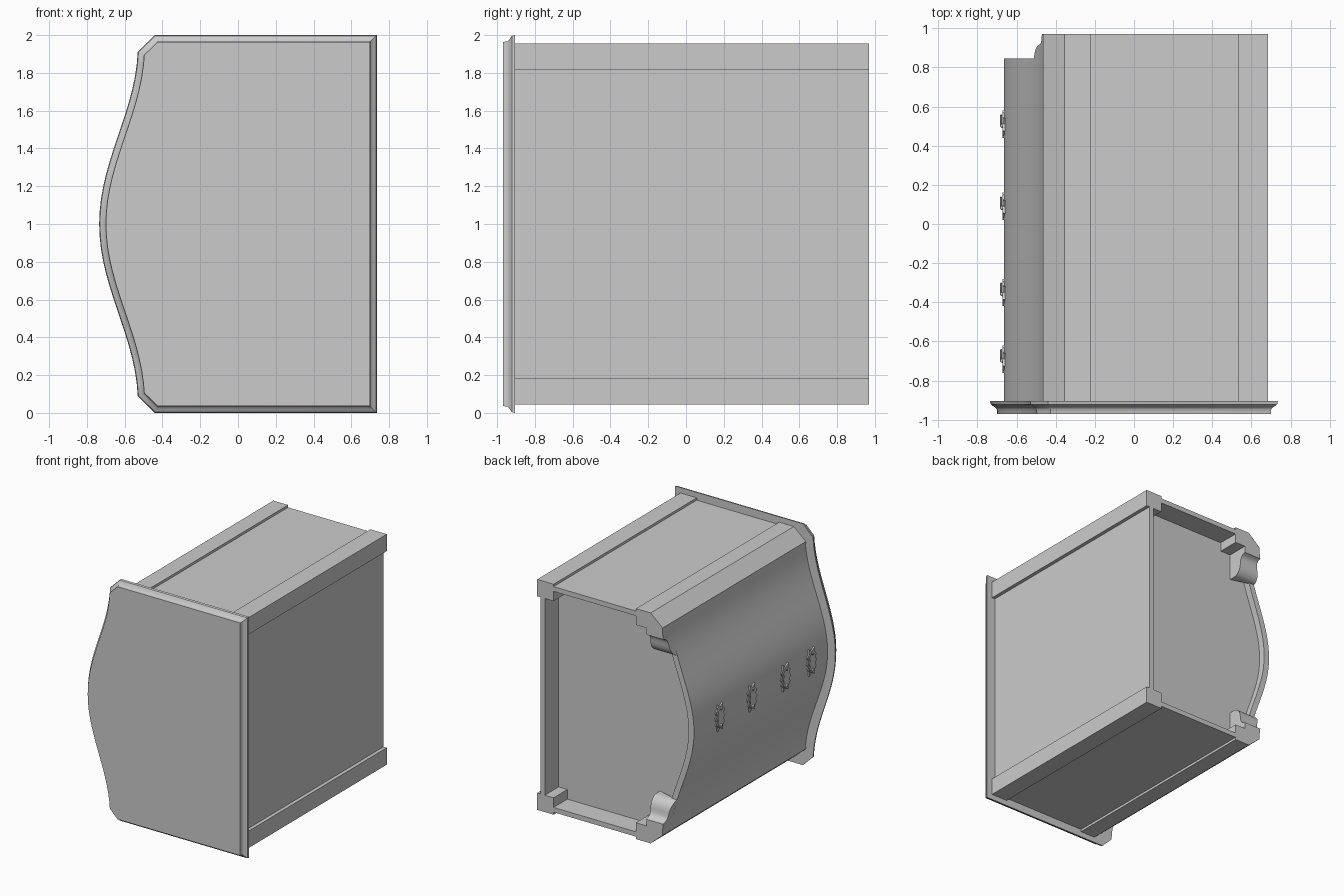
import bpy, bmesh, math
from mathutils import Vector

cube = bpy.data.objects.get("Cube")
if cube:
    bpy.data.objects.remove(cube, do_unlink=True)

MID = 1.0                                   # height of the mirror plane
TOP_Y, RECESS_Y, RIM_Y, FOOT_Y = -0.905, 0.79, 0.845, 0.97


def finish(obj, mirror=False):
    """Place the part on the mirror plane and shade it."""
    obj.location.z = MID
    if mirror:
        mod = obj.modifiers.new("Mirror", "MIRROR")
        mod.use_axis = (False, False, True)
    bpy.ops.object.select_all(action="DESELECT")
    obj.select_set(True)
    bpy.context.view_layer.objects.active = obj
    bpy.ops.object.shade_smooth_by_angle(angle=math.radians(30))
    return obj


def loft(name, rings, mirror=False):
    """Skin a list of equal rings of points and cap both ends."""
    bm = bmesh.new()
    loops = [[bm.verts.new(p) for p in ring] for ring in rings]
    for a, b in zip(loops, loops[1:]):
        for i in range(len(a)):
            j = (i + 1) % len(a)
            bm.faces.new((a[i], a[j], b[j], b[i]))
    bm.faces.new(loops[0])
    bm.faces.new(loops[-1])
    bmesh.ops.recalc_face_normals(bm, faces=bm.faces)
    mesh = bpy.data.meshes.new(name)
    bm.to_mesh(mesh)
    bm.free()
    obj = bpy.data.objects.new(name, mesh)
    bpy.context.collection.objects.link(obj)
    return finish(obj, mirror)


def prism(name, outline, y0, y1, mirror=False):
    """Extrude an (x, z) outline along y."""
    return loft(name, [[(x, y, z) for x, z in outline] for y in (y0, y1)], mirror)


def box(name, x0, x1, z0, z1, y0, y1, mirror=False):
    return prism(name, [(x0, z0), (x1, z0), (x1, z1), (x0, z1)], y0, y1, mirror)


def slab_bow(z):
    return -0.53 - 0.205 * (0.5 + 0.5 * math.cos(2 * math.pi * z / 1.9))


def body_bow(z):
    return slab_bow(z / 0.945) + 0.07


def bow_points(func, reach, steps=28, shift=0.0):
    zs = [reach - 2 * reach * i / steps for i in range(steps + 1)]
    return [(func(z) + shift, z) for z in zs]


def inset(outline, dist):
    """Mitred inward offset of a counter-clockwise outline."""
    pts = [Vector(p) for p in outline]
    result = []
    for i, p in enumerate(pts):
        a = (p - pts[i - 1]).normalized()
        b = (pts[(i + 1) % len(pts)] - p).normalized()
        n1, n2 = Vector((-a.y, a.x)), Vector((-b.y, b.x))
        result.append(p + (n1 + n2) * dist / (1 + n1.dot(n2)))
    return result


# Moulded top slab with a serpentine front
slab = [(0.735, -1), (0.735, 1), (-0.44, 1)]
slab += bow_points(slab_bow, 0.91) + [(-0.44, -1)]
moulding = [(-0.97, 0.036), (-0.948, 0.034), (-0.938, 0.028),
            (-0.93, 0.015), (-0.922, 0.004), (TOP_Y, 0.0)]
loft("top_slab", [[(p.x, y, p.y) for p in inset(slab, d)] for y, d in moulding])

# Case with a recessed underside
core = [(0.63, -0.9), (0.63, 0.9), (-0.3, 0.9)]
core += bow_points(body_bow, 0.82, shift=0.04) + [(-0.3, -0.9)]
prism("case_core", core, TOP_Y, RECESS_Y)

# Curved front panel
outer = bow_points(body_bow, 0.82)
inner = bow_points(body_bow, 0.82, shift=0.05)
prism("front_panel", outer + inner[::-1], TOP_Y, RIM_Y)

# Side and back panels, set in between the posts
box("side_panel", -0.25, 0.56, 0.895, 0.935, TOP_Y, FOOT_Y, mirror=True)
box("back_panel", 0.615, 0.655, -0.84, 0.84, TOP_Y, FOOT_Y)

# Corner posts
box("back_post", 0.535, 0.685, 0.815, 0.955, TOP_Y, FOOT_Y, mirror=True)
front_post = [(-0.22, 0.955), (-0.355, 0.955), (-0.465, 0.86),
              (body_bow(0.82), 0.82), (-0.22, 0.82)]
prism("front_post", front_post, TOP_Y, FOOT_Y, mirror=True)

# Scrolled bracket feet beside the front posts
scroll = [(0.82, 0.97), (0.765, 0.97), (0.757, 0.945), (0.742, 0.928),
          (0.72, 0.918), (0.69, 0.915), (0.66, 0.91), (0.635, 0.898),
          (0.615, 0.88), (0.604, 0.862), (0.6, 0.846)]
loft("bracket_foot", [[(-0.315, RECESS_Y, z), (-0.315, y, z),
                       (body_bow(z), y, z), (body_bow(z), RIM_Y, z)]
                      for z, y in scroll], mirror=True)

# Drawer pulls: winged plate, hanging bail and two bosses
wing = [(0, -0.07), (0.022, -0.045), (0.05, -0.06), (0.075, -0.038),
        (0.11, -0.035), (0.088, 0), (0.11, 0.03), (0.07, 0.035),
        (0.05, 0.06), (0.025, 0.045), (0, 0.07)]
plate = wing + [(-z, y) for z, y in wing[-2:0:-1]]
bail = [(0.068, -0.008), (0.074, 0.02), (0.055, 0.042), (0.02, 0.04), (0, 0.046)]
bail += [(-z, y) for z, y in bail[-2::-1]]


def tube(name, points, radius):
    data = bpy.data.curves.new(name, "CURVE")
    data.dimensions = "3D"
    data.bevel_depth = radius
    data.bevel_resolution = 1
    data.resolution_u = 4
    data.use_fill_caps = True
    spline = data.splines.new("BEZIER")
    spline.bezier_points.add(len(points) - 1)
    for knot, p in zip(spline.bezier_points, points):
        knot.co = p
        knot.handle_left_type = knot.handle_right_type = "AUTO"
    obj = bpy.data.objects.new(name, data)
    obj.location.z = MID
    bpy.context.collection.objects.link(obj)


for row, yc in enumerate((-0.69, -0.35, 0.09, 0.51), 1):
    loft(f"pull_plate_{row}", [[(x, yc + y, z) for z, y in plate]
                               for x in (-0.655, -0.671)])
    tube(f"pull_bail_{row}", [(-0.679, yc + y, z) for z, y in bail], 0.005)
    for side, z in (("left", 0.068), ("right", -0.068)):
        bpy.ops.mesh.primitive_uv_sphere_add(
            segments=10, ring_count=6, radius=0.012,
            location=(-0.672, yc - 0.008, MID + z))
        boss = bpy.context.object
        boss.name = f"pull_boss_{side}_{row}"
        bpy.ops.object.shade_smooth()
